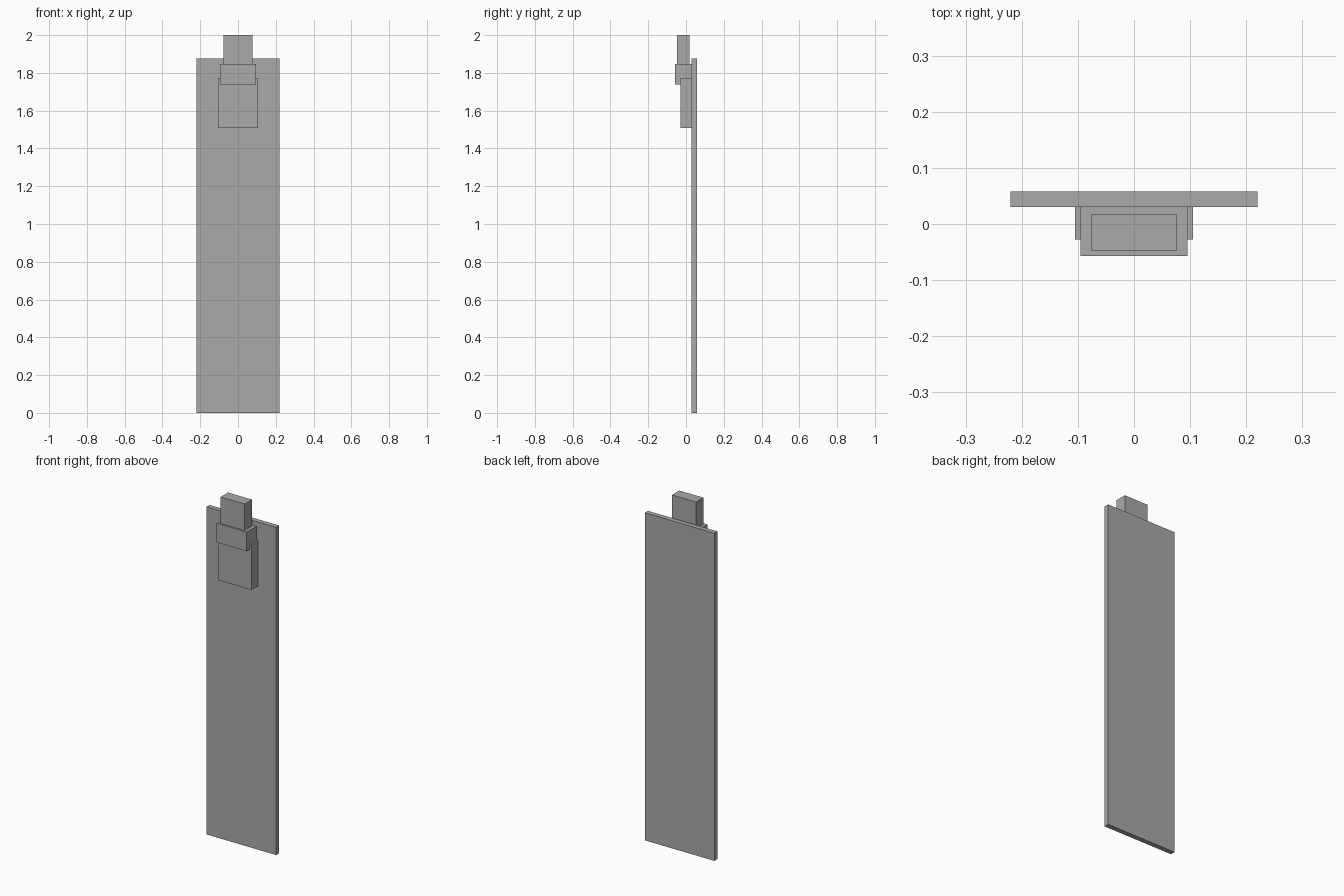
import bpy

cube = bpy.data.objects.get("Cube")
if cube:
    bpy.data.objects.remove(cube, do_unlink=True)

# Single flat grey
grey = bpy.data.materials.new("grey")
grey.use_nodes = True
colour = (0.4, 0.4, 0.4, 1)
grey.diffuse_color = colour
grey.node_tree.nodes["Principled BSDF"].inputs["Base Color"].default_value = colour


def box(name, half_width, front, back, bottom, top):
    """Box centred on x, given its front/back y and bottom/top z."""
    bpy.ops.mesh.primitive_cube_add(
        size=1, location=(0, (front + back) / 2, (bottom + top) / 2))
    obj = bpy.context.object
    obj.name = name
    obj.scale = (2 * half_width, back - front, top - bottom)
    bpy.ops.object.transform_apply(location=False, rotation=False, scale=True)
    obj.data.materials.append(grey)
    return obj


# Tall thin back panel
box("back_panel", 0.22, 0.03, 0.058, 0, 1.875)
# Stacked blocks on the front of the panel
box("lower_block", 0.105, -0.028, 0.03, 1.508, 1.773)
box("middle_block", 0.095, -0.057, 0.03, 1.738, 1.848)
box("top_block", 0.076, -0.048, 0.018, 1.848, 2)
